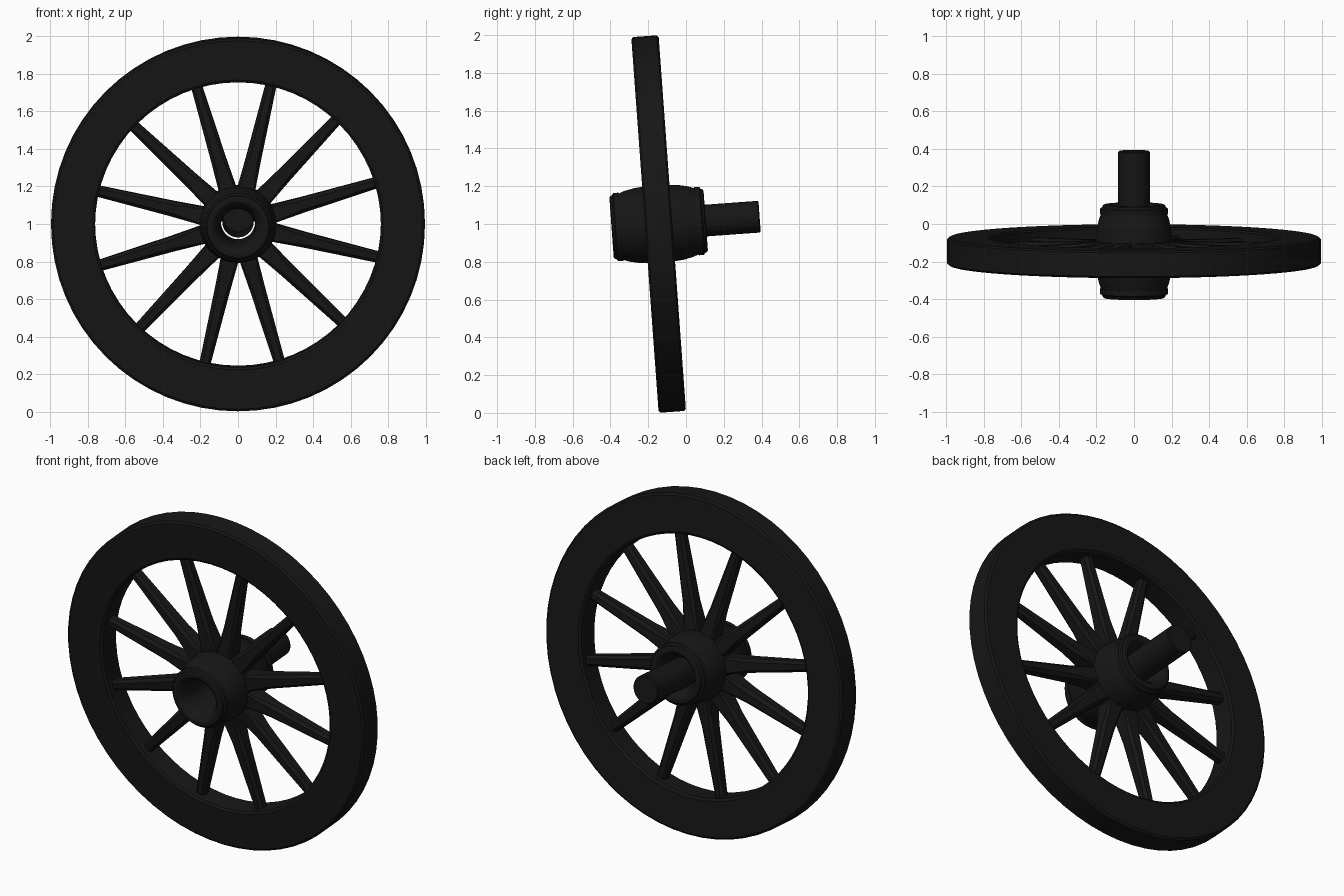
import bpy, bmesh, math
from mathutils import Matrix, Vector

if "Cube" in bpy.data.objects:
    bpy.data.objects.remove(bpy.data.objects["Cube"])

SEG = 64
# Wheel leans: local y is the wheel axis, local z a radius
PLACE = Matrix.Translation((0, -0.145, 1.0)) @ Matrix.Rotation(math.radians(4.17), 4, 'X')

dark = bpy.data.materials.new("dark_paint")
dark.diffuse_color = (0.008, 0.008, 0.008, 1)
dark.use_nodes = True
dark.node_tree.nodes["Principled BSDF"].inputs["Base Color"].default_value = dark.diffuse_color


def finish(name, bm):
    bmesh.ops.recalc_face_normals(bm, faces=bm.faces)
    bm.transform(PLACE)
    me = bpy.data.meshes.new(name)
    bm.to_mesh(me)
    bm.free()
    me.materials.append(dark)
    ob = bpy.data.objects.new(name, me)
    bpy.context.collection.objects.link(ob)
    bpy.ops.object.select_all(action='DESELECT')
    ob.select_set(True)
    bpy.context.view_layer.objects.active = ob
    bpy.ops.object.shade_smooth_by_angle(angle=math.radians(30))
    return ob


def lathe(name, profile, closed=True, seg=SEG):
    """Turn a list of (axial, radius) points around the wheel axis."""
    bm = bmesh.new()
    rings = []
    for y, r in profile:
        if r == 0:
            rings.append([bm.verts.new((0, y, 0))] * seg)
        else:
            rings.append([bm.verts.new((r * math.cos(a), y, r * math.sin(a)))
                          for a in (2 * math.pi * i / seg for i in range(seg))])
    pairs = list(zip(rings, rings[1:]))
    if closed:
        pairs.append((rings[-1], rings[0]))
    for a, b in pairs:
        for i in range(seg):
            j = (i + 1) % seg
            quad = list(dict.fromkeys((a[i], a[j], b[j], b[i])))
            bm.faces.new(quad)
    return finish(name, bm)


# Rim with small chamfers on its four edges
half = [(0.0725, 0.775), (0.0725, 0.985), (0.063, 0.997)]
lathe("rim", [(0.063, 0.762)] + half + [(-y, r) for y, r in reversed(half)] + [(-0.063, 0.762)])

# Barrel hub, symmetrical, with end bands, dished ends and a bore
outer = [(0.06, 0.204), (0.12, 0.198), (0.17, 0.187), (0.20, 0.176), (0.20, 0.181),
         (0.228, 0.181), (0.235, 0.170), (0.245, 0.166), (0.25, 0.158)]
dish = [(0.25, 0.138), (0.242, 0.125), (0.225, 0.112), (0.20, 0.101), (0.17, 0.094), (0.14, 0.091)]
side = outer + dish
lathe("hub", side + [(-y, r) for y, r in reversed(side)])

# Axle stub, open inside the hub and capped at the back
lathe("axle", [(0.17, 0.084), (0.53, 0.084), (0.536, 0.079), (0.536, 0)], closed=False, seg=48)


# Twelve tapering spokes with chamfered edges
def section(width, depth, cut):
    w, d = width / 2, depth / 2
    return [(w, d - cut), (w - cut, d), (cut - w, d), (-w, d - cut),
            (-w, cut - d), (cut - w, -d), (w - cut, -d), (w, cut - d)]


bm = bmesh.new()
stations = [(0.17, 0.098, 0.115, 0.006), (0.26, 0.09, 0.10, 0.012),
            (0.36, 0.082, 0.088, 0.018), (0.79, 0.058, 0.062, 0.015)]
for k in range(12):
    turn = Matrix.Rotation(-math.radians(16.7 + 30 * k), 4, 'Y')
    loops = [[bm.verts.new(turn @ Vector((r, d, w))) for w, d in section(wid, dep, cut)]
             for r, wid, dep, cut in stations]
    for a, b in zip(loops, loops[1:]):
        for i in range(8):
            j = (i + 1) % 8
            bm.faces.new((a[i], a[j], b[j], b[i]))
    bm.faces.new(loops[0])
    bm.faces.new(loops[-1])
finish("spokes", bm)
